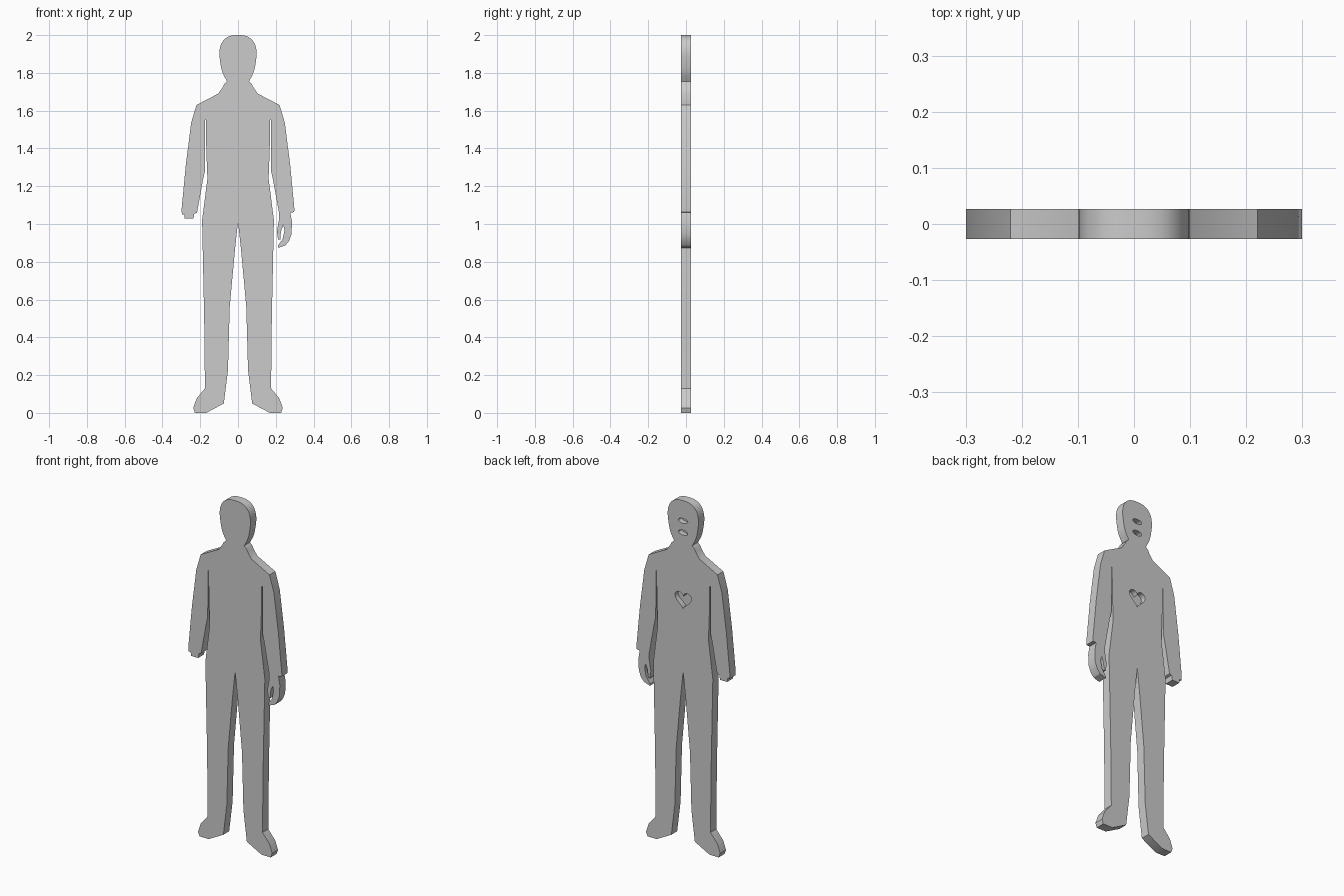
import bpy, bmesh, math
from mathutils import Vector

if "Cube" in bpy.data.objects:
    bpy.data.objects.remove(bpy.data.objects["Cube"])

HALF = 0.0265  # half the plate thickness


def plate(name, pts, y0, y1):
    """Extrude an x/z outline from y0 to y1."""
    bm = bmesh.new()
    face = bm.faces.new([bm.verts.new((x, y0, z)) for x, z in pts])
    ext = bmesh.ops.extrude_face_region(bm, geom=[face])
    moved = [v for v in ext["geom"] if isinstance(v, bmesh.types.BMVert)]
    bmesh.ops.translate(bm, verts=moved, vec=(0, y1 - y0, 0))
    bmesh.ops.recalc_face_normals(bm, faces=bm.faces)
    me = bpy.data.meshes.new(name)
    bm.to_mesh(me)
    bm.free()
    ob = bpy.data.objects.new(name, me)
    bpy.context.collection.objects.link(ob)
    return ob


def smooth(pts, n=4):
    """Catmull-Rom through the inner points of a list."""
    p = [Vector(q) for q in pts]
    out = []
    for a, b, c, d in zip(p, p[1:], p[2:], p[3:]):
        for i in range(n):
            t = i / n
            out.append(tuple(0.5 * (2 * b + (c - a) * t + (2 * a - 5 * b + 4 * c - d) * t * t
                                    + (3 * b - a - 3 * c + d) * t ** 3)))
    return out


# Half outline, from the top of the head down to the crotch
head = smooth([(-0.035, 1.997), (0, 2.0), (0.035, 1.997), (0.066, 1.983), (0.088, 1.955),
               (0.098, 1.915), (0.096, 1.87), (0.083, 1.805), (0.058, 1.755), (0.05, 1.74)])
arm_outer = [(0.058, 1.755), (0.073, 1.74), (0.08, 1.725), (0.105, 1.69), (0.22, 1.63),
             (0.248, 1.535), (0.276, 1.315), (0.299, 1.075)]
hand = [(0.297, 1.063), (0.277, 1.06), (0.286, 1.01), (0.283, 0.945), (0.27, 0.91), (0.25, 0.886),
        (0.212, 0.874), (0.212, 0.886), (0.236, 0.92), (0.246, 0.965), (0.24, 0.995),
        (0.227, 0.96), (0.224, 0.918), (0.212, 0.918), (0.206, 0.96), (0.218, 1.03)]
stub = [(0.297, 1.05), (0.284, 1.05), (0.282, 1.028), (0.236, 1.028), (0.231, 1.055)]
lower = [(0.217, 1.06), (0.185, 1.236), (0.175, 1.28), (0.174, 1.55), (0.169, 1.55),
         (0.168, 1.4), (0.162, 1.24), (0.19, 1.02), (0.179, 0.5), (0.175, 0.13),
         (0.22, 0.075), (0.237, 0.025), (0.228, 0.0), (0.168, 0.0), (0.075, 0.05),
         (0.053, 0.228), (0.044, 0.56), (0.016, 0.865), (0, 1.013)]

right = head + arm_outer + hand + lower
left = head + arm_outer + stub + lower
outline = right + [(-x, z) for x, z in reversed(left[1:-1])]
body = plate("flat_figure", outline, -HALF, HALF)


def oval(cz, w, h, n=24):
    return [(w * math.cos(2 * math.pi * i / n), cz + h * math.sin(2 * math.pi * i / n))
            for i in range(n)]


def heart(cz, s, n=32):
    pts = []
    for i in range(n):
        t = 2 * math.pi * i / n
        x = 16 * math.sin(t) ** 3
        z = 13 * math.cos(t) - 5 * math.cos(2 * t) - 2 * math.cos(3 * t) - math.cos(4 * t)
        pts.append((x * s, cz + z * s))
    return pts


# Recesses in the back: two ovals in the head, a heart in the torso
for name, pts in (("upper_oval_cutter", oval(1.883, 0.03, 0.014)),
                  ("lower_oval_cutter", oval(1.815, 0.03, 0.014)),
                  ("heart_cutter", heart(1.43, 0.0033))):
    cutter = plate(name, pts, HALF - 0.03, HALF + 0.02)
    cutter.hide_render = True
    mod = body.modifiers.new(name, "BOOLEAN")
    mod.operation = "DIFFERENCE"
    mod.solver = "EXACT"
    mod.object = cutter
    bpy.context.view_layer.objects.active = body
    bpy.ops.object.modifier_apply(modifier=name)
    bpy.data.objects.remove(cutter)

# Smooth rounded rims, sharp edges elsewhere
bpy.ops.object.select_all(action="DESELECT")
body.select_set(True)
bpy.context.view_layer.objects.active = body
bpy.ops.object.shade_smooth_by_angle(angle=math.radians(30))
